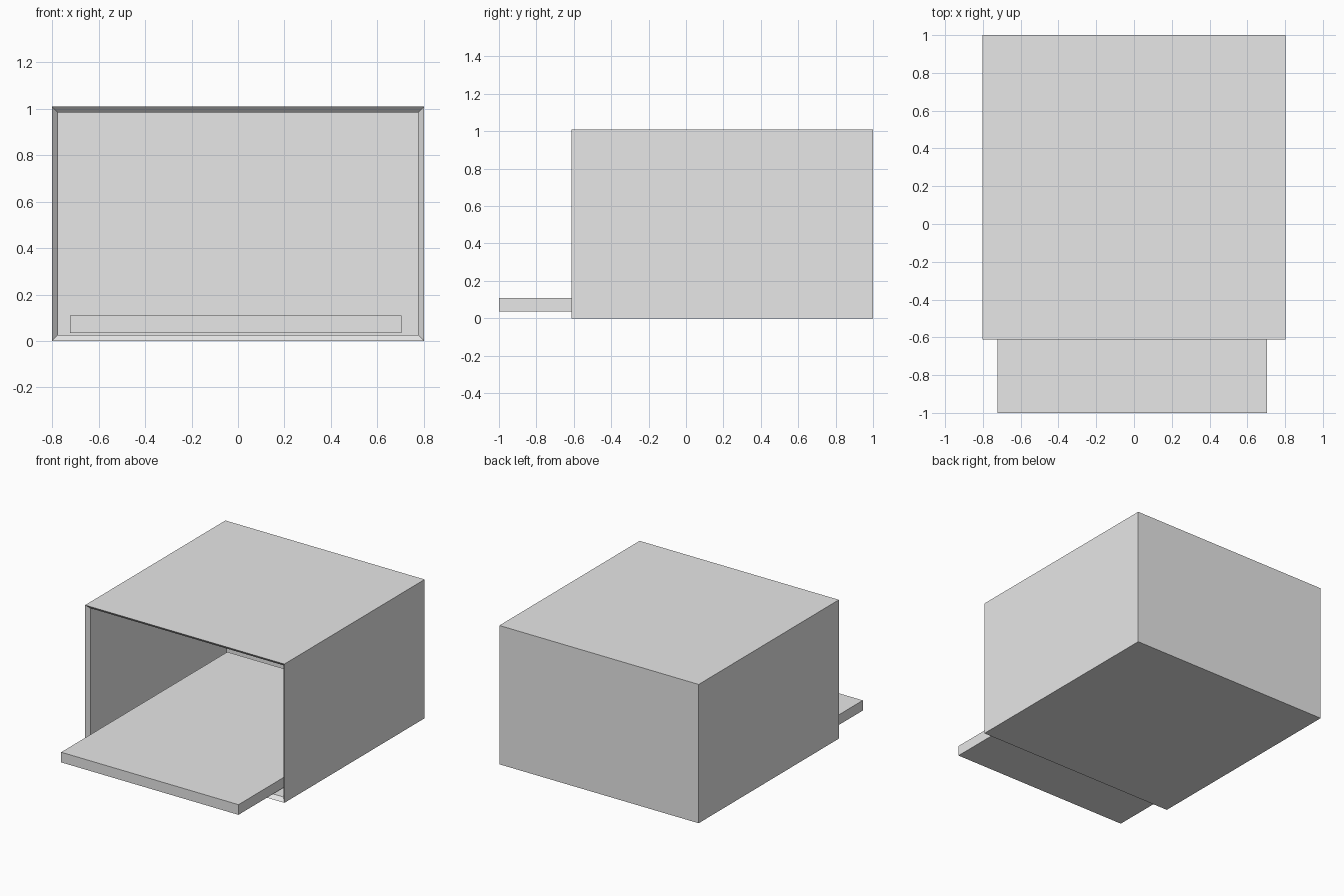
import bpy
import bmesh
from mathutils import Vector

if "Cube" in bpy.data.objects:
    bpy.data.objects.remove(bpy.data.objects["Cube"], do_unlink=True)

grey = bpy.data.materials.new("light_grey")
grey.use_nodes = True
grey.diffuse_color = (0.8, 0.8, 0.8, 1)
grey.node_tree.nodes["Principled BSDF"].inputs["Base Color"].default_value = (0.8, 0.8, 0.8, 1)


def box_mesh(low, high):
    """Box between two opposite corners."""
    low, high = Vector(low), Vector(high)
    bm = bmesh.new()
    bmesh.ops.create_cube(bm, size=1)
    bmesh.ops.scale(bm, vec=high - low, verts=bm.verts)
    bmesh.ops.translate(bm, vec=(low + high) / 2, verts=bm.verts)
    return bm


def finish(bm, name):
    mesh = bpy.data.meshes.new(name)
    bm.to_mesh(mesh)
    bm.free()
    mesh.materials.append(grey)
    obj = bpy.data.objects.new(name, mesh)
    bpy.context.collection.objects.link(obj)
    return obj


# Open-fronted casing: bevelled rim, then a deep hollow
wall = 0.026
front, back = -0.612, 1.0
bm = box_mesh((-0.802, front, 0), (0.802, back, 1.01))
mouth = min(bm.faces, key=lambda f: f.calc_center_median().y)
bmesh.ops.inset_region(bm, faces=[mouth], thickness=wall, use_even_offset=True)
bmesh.ops.translate(bm, vec=(0, wall, 0), verts=mouth.verts)
hollow = bmesh.ops.extrude_face_region(bm, geom=[mouth])
inner_verts = [v for v in hollow["geom"] if isinstance(v, bmesh.types.BMVert)]
if mouth.is_valid:
    bmesh.ops.delete(bm, geom=[mouth], context="FACES_ONLY")
for v in inner_verts:
    v.co.y = back - wall
bmesh.ops.recalc_face_normals(bm, faces=bm.faces)
finish(bm, "casing")

# Sliding tray sticking out of the opening
finish(box_mesh((-0.723, -1.0, 0.035), (0.704, 0.91, 0.109)), "sliding_tray")
